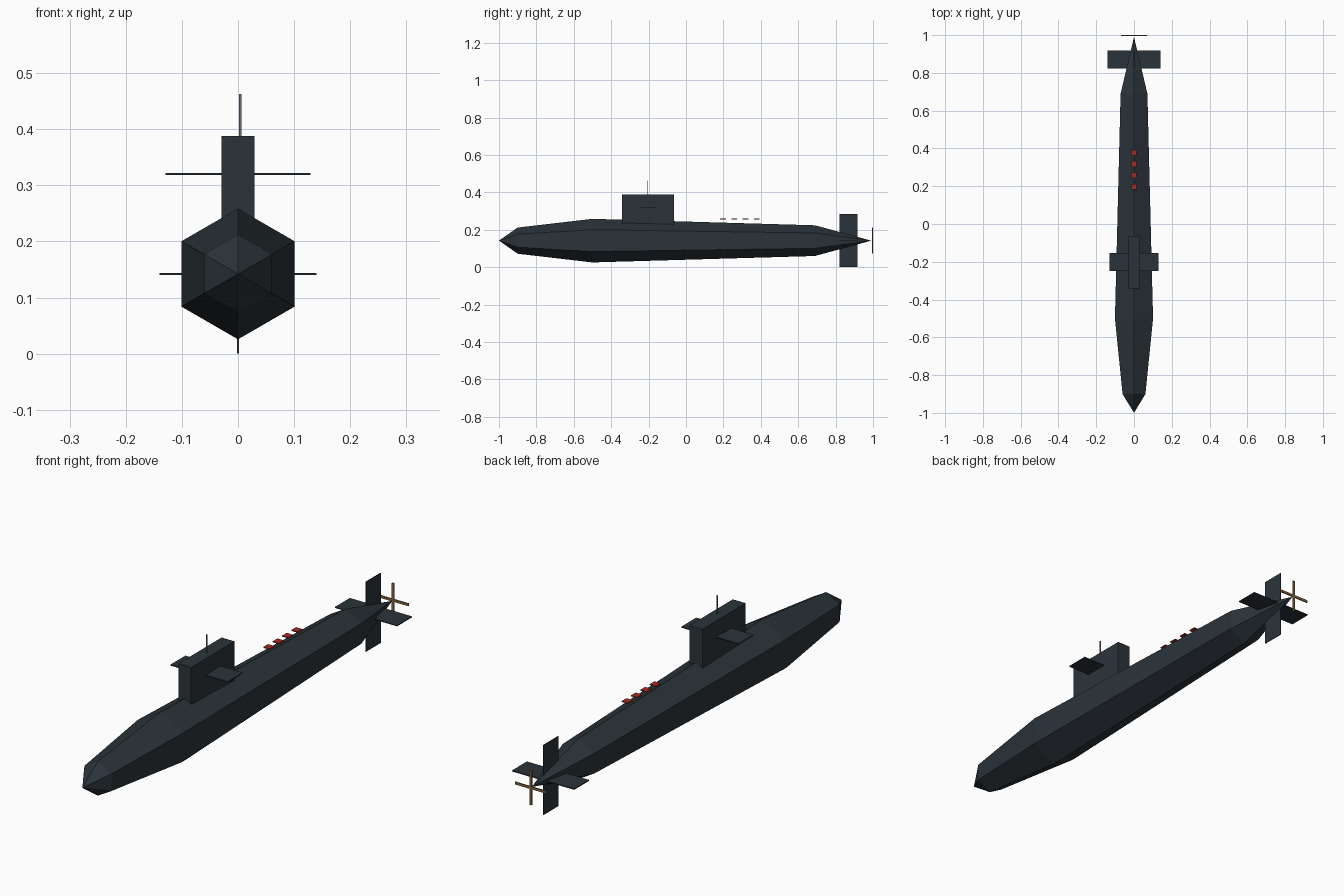
import bpy, bmesh, math

cube = bpy.data.objects.get("Cube")
if cube:
    bpy.data.objects.remove(cube, do_unlink=True)

AXIS_Z = 0.142


def make_material(name, rgb):
    mat = bpy.data.materials.new(name)
    mat.use_nodes = True
    colour = (*rgb, 1.0)
    mat.diffuse_color = colour
    mat.node_tree.nodes["Principled BSDF"].inputs["Base Color"].default_value = colour
    return mat


slate = make_material("dark_slate", (0.024, 0.034, 0.042))
steel = make_material("mast_grey", (0.13, 0.16, 0.19))
red = make_material("hatch_red", (0.38, 0.025, 0.018))
bronze = make_material("bronze", (0.23, 0.13, 0.045))


def add_object(name, bm, mat):
    bmesh.ops.recalc_face_normals(bm, faces=bm.faces)
    mesh = bpy.data.meshes.new(name)
    bm.to_mesh(mesh)
    bm.free()
    mesh.materials.append(mat)
    obj = bpy.data.objects.new(name, mesh)
    bpy.context.collection.objects.link(obj)
    return obj


def box(name, mat, centre, size):
    bm = bmesh.new()
    bmesh.ops.create_cube(bm, size=1)
    bmesh.ops.scale(bm, vec=size, verts=bm.verts)
    bmesh.ops.translate(bm, vec=centre, verts=bm.verts)
    return add_object(name, bm, mat)


# Hull: six-sided rings lofted between a nose point and a tail point
def build_hull():
    bm = bmesh.new()
    rings = []
    for y, radius in ((-0.9, 0.07), (-0.5, 0.1165), (0.69, 0.082)):
        angles = [math.radians(90 + 60 * i) for i in range(6)]
        rings.append([bm.verts.new((radius * math.cos(a), y, AXIS_Z + radius * math.sin(a)))
                      for a in angles])
    nose = bm.verts.new((0, -1, AXIS_Z))
    tail = bm.verts.new((0, 0.99, AXIS_Z))
    for i in range(6):
        j = (i + 1) % 6
        bm.faces.new((nose, rings[0][i], rings[0][j]))
        bm.faces.new((tail, rings[-1][j], rings[-1][i]))
        for a, b in zip(rings, rings[1:]):
            bm.faces.new((a[i], b[i], b[j], a[j]))
    add_object("hull", bm, slate)


build_hull()

# Sail with its diving planes and mast
box("sail", slate, (0, -0.203, 0.299), (0.058, 0.278, 0.178))
box("sail_planes", slate, (0, -0.202, 0.32), (0.258, 0.096, 0.004))
box("mast", steel, (0.004, -0.205, 0.42), (0.004, 0.004, 0.086))

# Stern control surfaces
box("rudder", slate, (0, 0.868, AXIS_Z), (0.003, 0.096, 0.284))
box("stern_planes", slate, (0, 0.87, AXIS_Z), (0.28, 0.096, 0.004))

# Propeller: two crossed flat blades
box("propeller_upright_blade", bronze, (0, 0.997, AXIS_Z), (0.01, 0.005, 0.14))
box("propeller_cross_blade", bronze, (0, 0.997, AXIS_Z), (0.14, 0.005, 0.01))

# Row of thin deck hatches behind the sail
for i in range(4):
    box(f"deck_hatch_{i + 1}", red, (0, 0.198 + 0.06 * i, 0.2575), (0.028, 0.03, 0.004))
